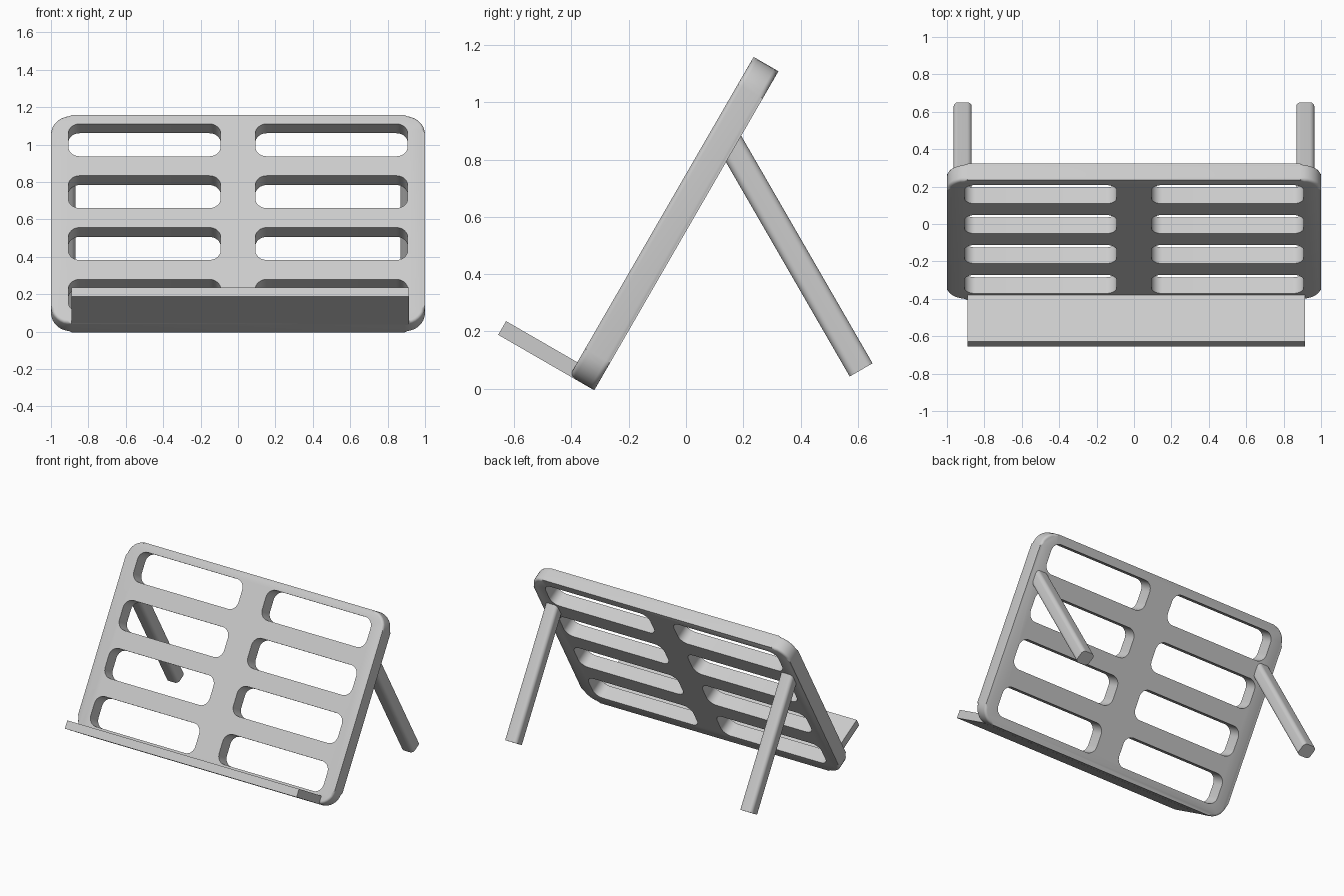
import bpy, bmesh
from math import radians, sin, cos, pi
from mathutils import Matrix, Vector

if "Cube" in bpy.data.objects:
    bpy.data.objects.remove(bpy.data.objects["Cube"], do_unlink=True)

grey = bpy.data.materials.new("light_grey")
grey.use_nodes = True
COLOUR = (0.6, 0.6, 0.6, 1)
grey.diffuse_color = COLOUR
grey.node_tree.nodes["Principled BSDF"].inputs["Base Color"].default_value = COLOUR

# Tilted frame of the back rest: y runs up the panel, z points out of its front
ORIGIN = Vector((0, -0.32, -0.005))
TILT = Matrix.Translation(ORIGIN) @ Matrix.Rotation(radians(60), 4, 'X')
FRONT = TILT.to_3x3() @ Vector((0, 0, 1))
LENGTH, THICK = 1.285, 0.1


def rounded_rect(cx, cy, w, h, r, steps=8):
    pts = []
    for k, (sx, sy) in enumerate([(1, 1), (-1, 1), (-1, -1), (1, -1)]):
        for i in range(steps + 1):
            a = (k + i / steps) * pi / 2
            pts.append((cx + sx * (w / 2 - r) + r * cos(a),
                        cy + sy * (h / 2 - r) + r * sin(a)))
    return pts


def add_prism(bm, bottom, top):
    """Closed prism between two matching loops of points."""
    a = [bm.verts.new(p) for p in bottom]
    b = [bm.verts.new(p) for p in top]
    caps = [bm.faces.new(a[::-1]), bm.faces.new(b)]
    for i in range(len(a)):
        j = (i + 1) % len(a)
        bm.faces.new((a[i], a[j], b[j], b[i]))
    return caps


def slab(bm, outline, z0, z1):
    return add_prism(bm, [(x, y, z0) for x, y in outline],
                     [(x, y, z1) for x, y in outline])


def finish(bm, name, matrix=None):
    if matrix is not None:
        bm.transform(matrix)
    bmesh.ops.recalc_face_normals(bm, faces=bm.faces)
    mesh = bpy.data.meshes.new(name)
    bm.to_mesh(mesh)
    bm.free()
    mesh.materials.append(grey)
    obj = bpy.data.objects.new(name, mesh)
    bpy.context.collection.objects.link(obj)
    return obj


def smooth(obj):
    bpy.ops.object.select_all(action='DESELECT')
    obj.select_set(True)
    bpy.context.view_layer.objects.active = obj
    bpy.ops.object.shade_smooth_by_angle(angle=radians(35))


# Back rest panel with softened outer edges
bm = bmesh.new()
caps = slab(bm, rounded_rect(0, LENGTH / 2, 2, LENGTH, 0.11), 0, THICK)
rims = [e for f in caps for e in f.edges]
bmesh.ops.bevel(bm, geom=rims, offset=0.017, segments=4, profile=0.5, affect='EDGES')
panel = finish(bm, "back_rest", TILT)

# Two columns of four rounded slots
bm = bmesh.new()
for side in (-1, 1):
    for row in range(4):
        slab(bm, rounded_rect(side * 0.5, 0.17 + row * 0.32, 0.815, 0.2, 0.06), -0.1, 0.2)
cutter = finish(bm, "slot_cutter", TILT)
cut = panel.modifiers.new("slots", 'BOOLEAN')
cut.operation, cut.solver, cut.object = 'DIFFERENCE', 'EXACT', cutter
bpy.context.view_layer.objects.active = panel
panel.select_set(True)
bpy.ops.object.modifier_apply(modifier=cut.name)
bpy.data.objects.remove(cutter, do_unlink=True)
smooth(panel)

# Ledge along the lower front edge
bm = bmesh.new()
x0, x1, depth = -0.89, 0.915, 0.055
slab(bm, [(x0, 0), (x1, 0), (x1, depth), (x0, depth)], 0.08, 0.387)
finish(bm, "ledge", TILT)

# Rear legs: rounded bars, square at the foot and mitred onto the panel
along = Vector((0, cos(radians(60)), -sin(radians(60))))
across = Vector((0, sin(radians(60)), cos(radians(60))))
foot = Vector((0, 0.611, 0.066))
for name, side in (("right_leg", -1), ("left_leg", 1)):
    section = rounded_rect(side * 0.916, 0, 0.096, 0.092, 0.025)
    low = [foot + Vector((x, 0, 0)) + across * t for x, t in section]
    high = [p + along * ((0.02 - (p - ORIGIN).dot(FRONT)) / along.dot(FRONT)) for p in low]
    bm = bmesh.new()
    add_prism(bm, low, high)
    smooth(finish(bm, name))
